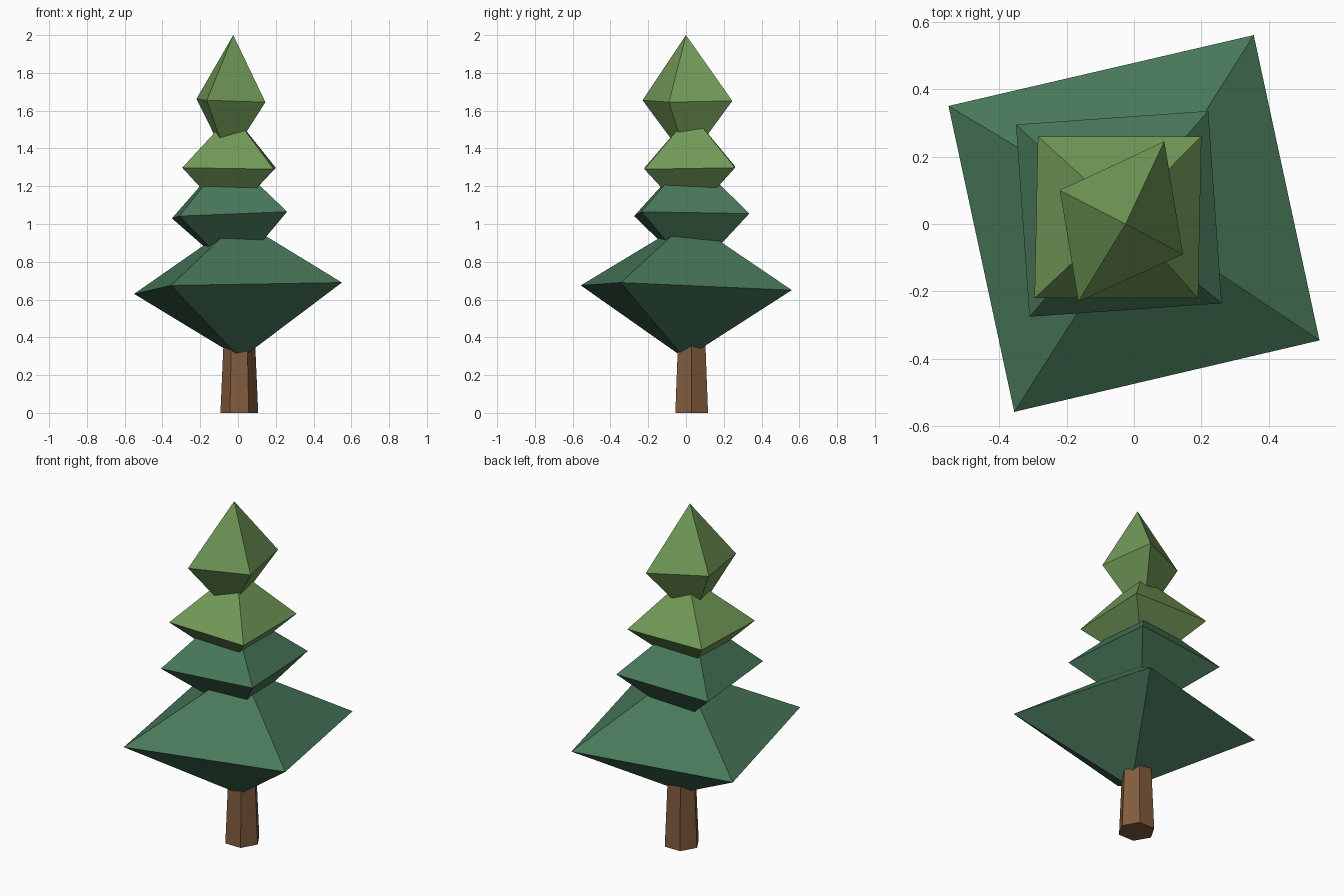
import bpy, bmesh, math

if "Cube" in bpy.data.objects:
    bpy.data.objects.remove(bpy.data.objects["Cube"])


def material(name, rgb):
    m = bpy.data.materials.new(name)
    m.diffuse_color = (*rgb, 1.0)
    m.use_nodes = True
    m.node_tree.nodes["Principled BSDF"].inputs["Base Color"].default_value = m.diffuse_color
    return m


dark_green = material("dark green", (0.065, 0.188, 0.102))
light_green = material("light green", (0.168, 0.323, 0.098))
brown = material("bark brown", (0.223, 0.107, 0.048))


def finish(name, bm, mat):
    bmesh.ops.recalc_face_normals(bm, faces=bm.faces[:])
    mesh = bpy.data.meshes.new(name)
    bm.to_mesh(mesh)
    bm.free()
    mesh.materials.append(mat)
    obj = bpy.data.objects.new(name, mesh)
    bpy.context.collection.objects.link(obj)
    return obj


def foliage(name, corners, top, bottom, mat):
    """Slightly tilted double pyramid on a ring of four corners."""
    bm = bmesh.new()
    ring = [bm.verts.new(c) for c in corners]
    tips = [bm.verts.new(top), bm.verts.new(bottom)]
    for tip in tips:
        for i in range(4):
            bm.faces.new((ring[i], ring[(i + 1) % 4], tip))
    return finish(name, bm, mat)


# Foliage tiers, from the ground up
foliage("bottom_foliage",
        [(-0.55, 0.35, 0.63), (0.355, 0.56, 0.65), (0.55, -0.345, 0.69), (-0.355, -0.557, 0.675)],
        (0.01, 0.015, 1.02), (0.015, -0.005, 0.287), dark_green)
foliage("lower_middle_foliage",
        [(-0.35, 0.295, 1.03), (0.22, 0.335, 1.055), (0.26, -0.235, 1.065), (-0.31, -0.275, 1.042)],
        (-0.055, 0.02, 1.367), (-0.015, 0.04, 0.737), dark_green)
foliage("upper_middle_foliage",
        [(-0.285, 0.26, 1.305), (0.2, 0.26, 1.298), (0.19, -0.22, 1.29), (-0.295, -0.22, 1.298)],
        (-0.03, 0.028, 1.585), (-0.05, 0.02, 1.03), light_green)
foliage("top_foliage",
        [(-0.22, 0.1, 1.662), (0.09, 0.245, 1.652), (0.145, -0.09, 1.645), (-0.165, -0.23, 1.655)],
        (-0.025, 0.0, 2.0), (-0.055, 0.01, 1.33), light_green)

# Six-sided tapering trunk
bm = bmesh.new()
rings = []
for r, z in ((0.1, 0.0), (0.078, 0.5)):
    rings.append([bm.verts.new((0.007 + r * math.cos(i * math.pi / 3),
                                0.03 + r * math.sin(i * math.pi / 3), z)) for i in range(6)])
for i in range(6):
    j = (i + 1) % 6
    bm.faces.new((rings[0][i], rings[0][j], rings[1][j], rings[1][i]))
bm.faces.new(rings[0])
bm.faces.new(rings[1])
finish("trunk", bm, brown)
